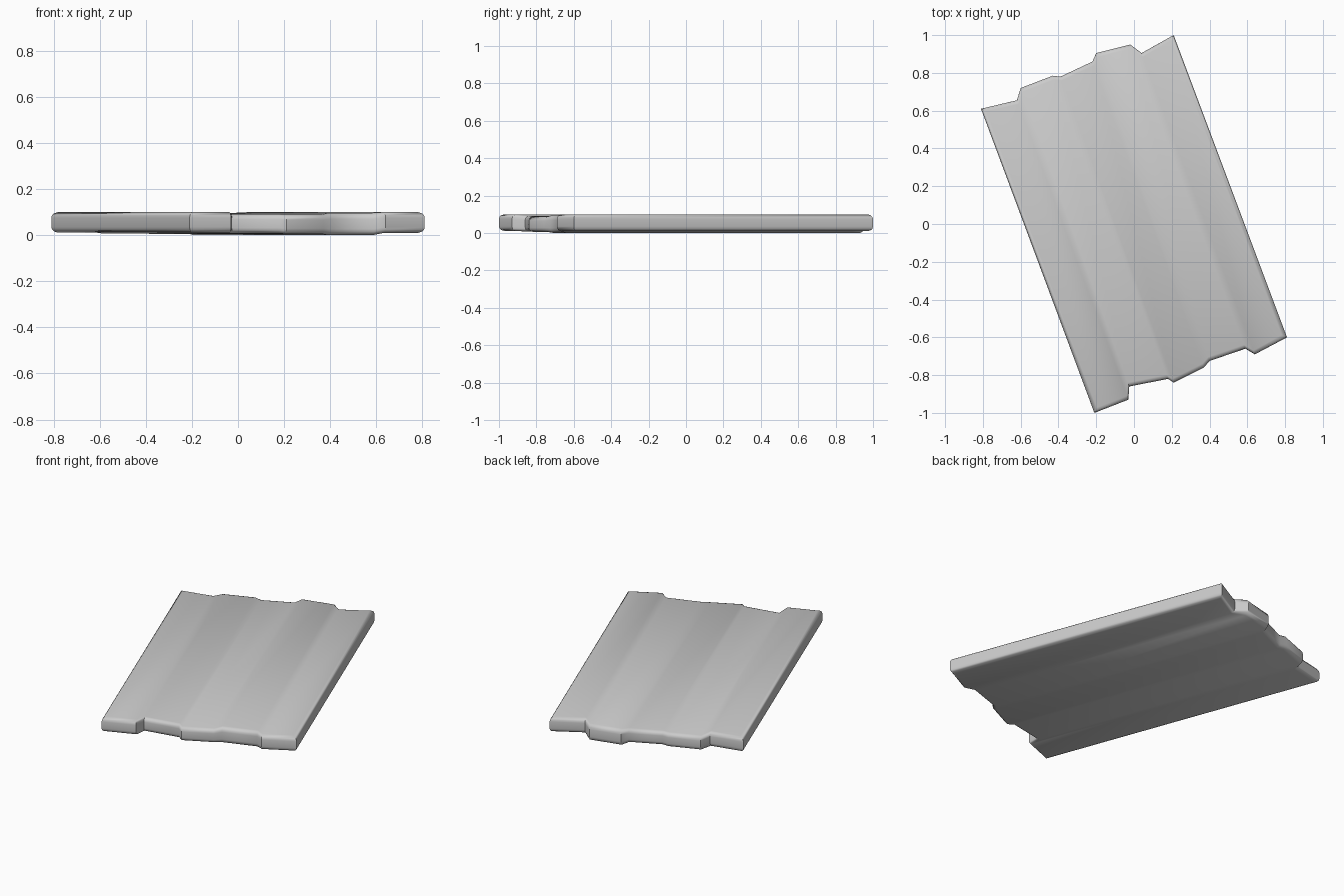
import bpy, bmesh, math
from mathutils import Vector

if "Cube" in bpy.data.objects:
    bpy.data.objects.remove(bpy.data.objects["Cube"])

# Plank edges: matching points on the near end and the far end, left to right
near = [(-.21, -1), (-.03, -.93), (-.025, -.86), (.18, -.82), (.21, -.84),
        (.37, -.76), (.40, -.725), (.59, -.66), (.64, -.69), (.81, -.60)]
far = [(-.81, .61), (-.62, .655), (-.60, .72), (-.43, .785), (-.39, .78),
       (-.22, .86), (-.20, .905), (-.02, .95), (.04, .905), (.21, 1)]
# Slightly uneven top and bottom height of each plank
tops = [.1, .092, .089, .097, .1]
bottoms = [.011, .008, .006, .0, .01]
# Rounded edge profile: inset, share of the thickness
profile = [(.022, 0), (.009, .06), (.002, .16), (0, .28),
           (0, .72), (.002, .84), (.009, .94), (.022, 1)]

along = Vector((-.6, 1.61)).normalized()
across = Vector((along.y, -along.x))
n = len(near)
bm = bmesh.new()
rings = []
for inset, t in profile:
    ring = []
    for row, sign in ((near, 1), (far, -1)):
        pts = []
        for i, p in enumerate(row):
            q = Vector(p) + along * inset * sign
            if i == 0:
                q += across * inset
            elif i == n - 1:
                q -= across * inset
            k = i // 2
            z = bottoms[k] + (tops[k] - bottoms[k]) * t
            pts.append(bm.verts.new((q.x, q.y, z)))
        ring += pts if sign == 1 else pts[::-1]
    rings.append(ring)

# Rounded rim
for a, b in zip(rings, rings[1:]):
    for i in range(2 * n):
        j = (i + 1) % (2 * n)
        bm.faces.new((a[i], a[j], b[j], b[i]))
# Plank faces above and below
for ring in (rings[0], rings[-1]):
    for i in range(n - 1):
        bm.faces.new((ring[i], ring[i + 1], ring[2 * n - 2 - i], ring[2 * n - 1 - i]))
bmesh.ops.recalc_face_normals(bm, faces=bm.faces)

mesh = bpy.data.meshes.new("plank_panel")
bm.to_mesh(mesh)
bm.free()
panel = bpy.data.objects.new("plank_panel", mesh)
bpy.context.collection.objects.link(panel)
bpy.context.view_layer.objects.active = panel
panel.select_set(True)
bpy.ops.object.shade_smooth_by_angle(angle=math.radians(50))
